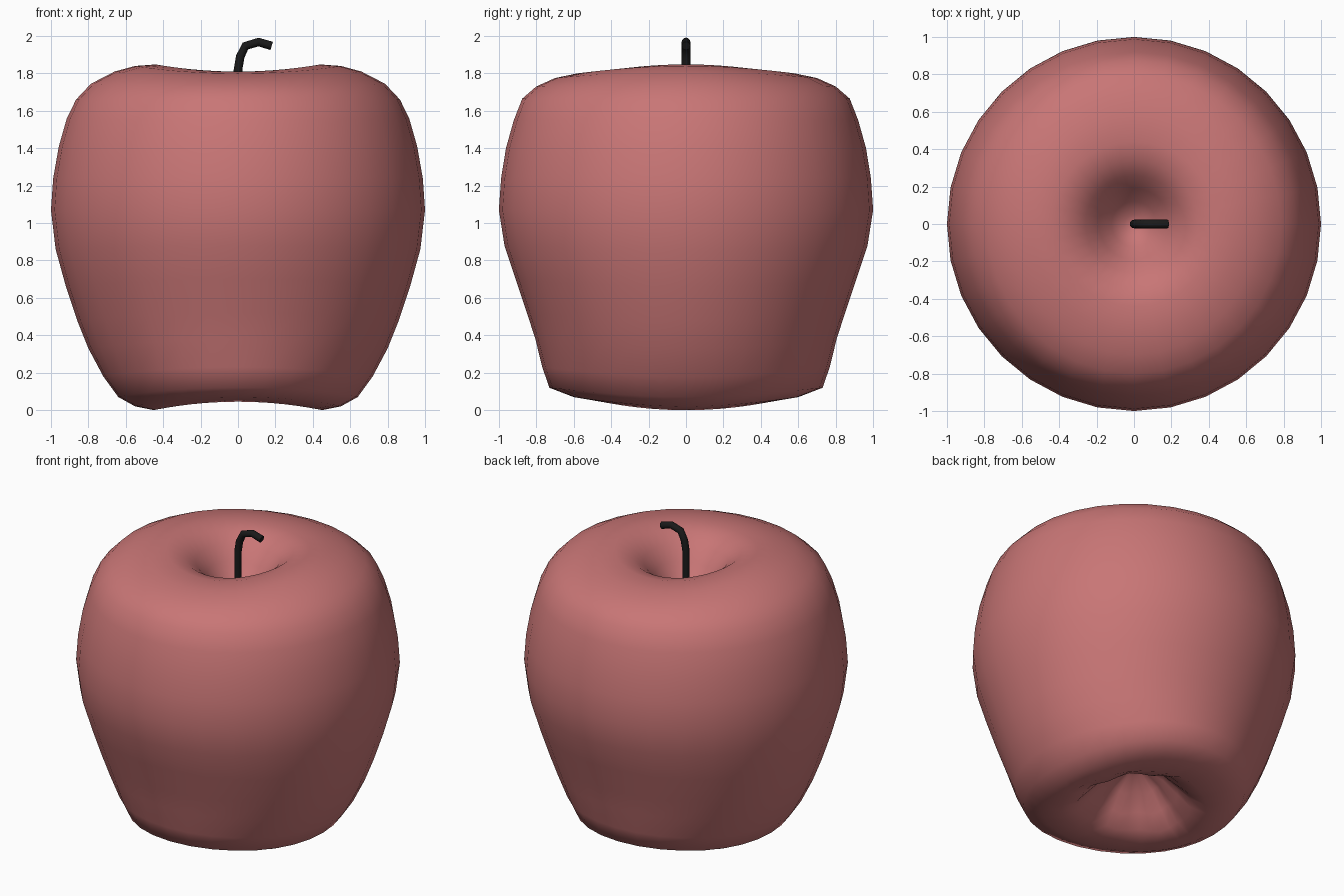
import bpy, bmesh, math
from mathutils import Vector

if "Cube" in bpy.data.objects:
    bpy.data.objects.remove(bpy.data.objects["Cube"])

SEGMENTS = 32


def material(name, rgb):
    mat = bpy.data.materials.new(name)
    mat.diffuse_color = (*rgb, 1)
    mat.use_nodes = True
    mat.node_tree.nodes["Principled BSDF"].inputs["Base Color"].default_value = mat.diffuse_color
    return mat


def add_object(name, bm, mat):
    bmesh.ops.recalc_face_normals(bm, faces=bm.faces)
    mesh = bpy.data.meshes.new(name)
    bm.to_mesh(mesh)
    bm.free()
    mesh.materials.append(mat)
    obj = bpy.data.objects.new(name, mesh)
    bpy.context.collection.objects.link(obj)
    return obj


# Half profiles (radius, height) from bottom hollow to top hollow:
# one along the x axis, one along the y axis, blended around the fruit
profile_x = [(0.08, 0.30), (0.18, 0.23), (0.27, 0.13), (0.35, 0.04), (0.45, 0.0), (0.55, 0.02),
             (0.64, 0.07), (0.72, 0.18), (0.80, 0.33), (0.86, 0.48), (0.92, 0.66),
             (0.975, 0.86), (1.0, 1.07), (0.988, 1.24), (0.958, 1.41), (0.915, 1.56),
             (0.866, 1.66), (0.786, 1.745), (0.66, 1.81), (0.55, 1.84), (0.44, 1.848),
             (0.34, 1.82), (0.26, 1.76), (0.19, 1.67), (0.12, 1.57), (0.05, 1.51)]
profile_y = [(0.08, 0.30), (0.18, 0.24), (0.27, 0.15), (0.35, 0.08), (0.45, 0.045), (0.60, 0.07),
             (0.73, 0.12), (0.768, 0.23), (0.805, 0.38), (0.85, 0.52), (0.91, 0.70),
             (0.97, 0.88), (1.0, 1.07), (0.988, 1.24), (0.962, 1.40), (0.92, 1.55),
             (0.875, 1.665), (0.80, 1.73), (0.70, 1.775), (0.58, 1.80), (0.44, 1.81),
             (0.34, 1.785), (0.26, 1.73), (0.19, 1.65), (0.12, 1.56), (0.05, 1.51)]

# Apple body
bm = bmesh.new()
rings = []
for k, ((rx, zx), (ry, zy)) in enumerate(zip(profile_x, profile_y)):
    ring = []
    for i in range(SEGMENTS):
        a = 2 * math.pi * i / SEGMENTS
        t = math.sin(a) ** 2
        r, z = rx + (ry - rx) * t, zx + (zy - zx) * t
        if k in (1, 2, 3):          # creases in the lower hollow
            z += 0.012 * math.cos(8 * a)
        ring.append(bm.verts.new((r * math.cos(a), r * math.sin(a), z)))
    rings.append(ring)
for low, high in zip(rings, rings[1:]):
    for i in range(SEGMENTS):
        j = (i + 1) % SEGMENTS
        bm.faces.new((low[i], low[j], high[j], high[i]))
for ring, z in ((rings[0], 0.33), (rings[-1], 1.50)):
    tip = bm.verts.new((0, 0, z))
    for i in range(SEGMENTS):
        bm.faces.new((ring[i], ring[(i + 1) % SEGMENTS], tip))
for f in bm.faces:
    f.smooth = True
add_object("apple_body", bm, material("apple_red", (0.58, 0.18, 0.18)))

# Bent stem swept along a path in the xz plane
path = [Vector(p) for p in ((0, 0, 1.48), (0, 0, 1.82), (0.012, 0, 1.89),
                            (0.04, 0, 1.947), (0.11, 0, 1.968), (0.18, 0, 1.947))]
bm = bmesh.new()
rings = []
for n, p in enumerate(path):
    d = (path[min(n + 1, len(path) - 1)] - path[max(n - 1, 0)]).normalized()
    side = Vector((d.z, 0, -d.x))
    rings.append([bm.verts.new(p + 0.023 * (side * math.cos(a) + Vector((0, 1, 0)) * math.sin(a)))
                  for a in (2 * math.pi * i / 12 for i in range(12))])
for low, high in zip(rings, rings[1:]):
    for i in range(12):
        j = (i + 1) % 12
        bm.faces.new((low[i], low[j], high[j], high[i])).smooth = True
bm.faces.new(rings[0])
bm.faces.new(rings[-1])
add_object("stem", bm, material("stem_black", (0.01, 0.01, 0.01)))
